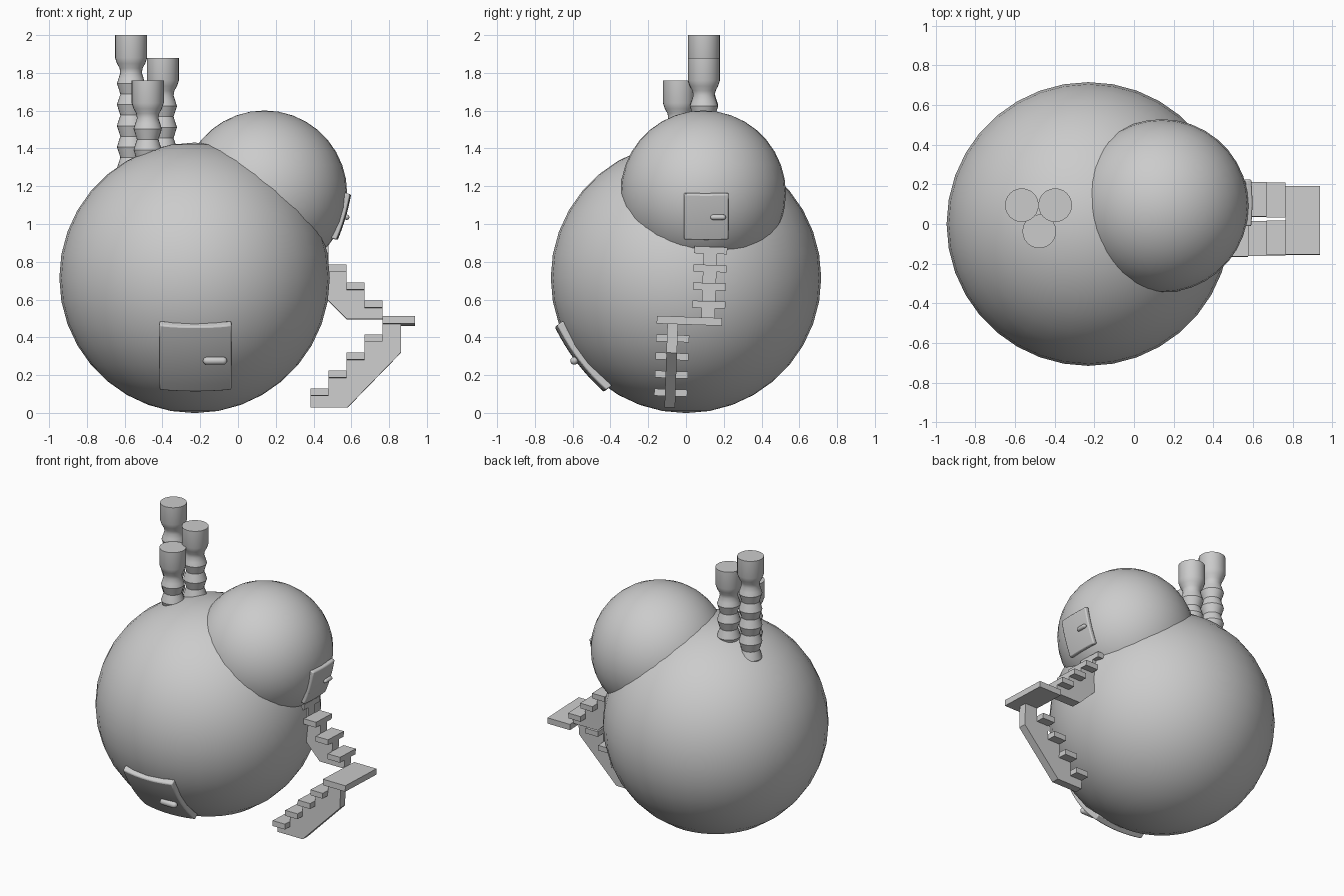
import bpy, bmesh, math
from mathutils import Vector, Matrix

if "Cube" in bpy.data.objects:
    bpy.data.objects.remove(bpy.data.objects["Cube"])


def finish(name, bm, angle=35):
    bmesh.ops.recalc_face_normals(bm, faces=bm.faces)
    me = bpy.data.meshes.new(name)
    bm.to_mesh(me)
    bm.free()
    me.shade_smooth()
    me.set_sharp_from_angle(angle=math.radians(angle))
    ob = bpy.data.objects.new(name, me)
    bpy.context.collection.objects.link(ob)
    return ob


def sphere(name, loc, r):
    bm = bmesh.new()
    bmesh.ops.create_uvsphere(bm, u_segments=36, v_segments=18, radius=r,
                              matrix=Matrix.Translation(loc))
    return finish(name, bm, 60)


def lathe(name, profile, matrix, seg=24):
    bm = bmesh.new()
    rings = [[bm.verts.new((r * math.cos(a), r * math.sin(a), z))
              for a in (2 * math.pi * i / seg for i in range(seg))] for r, z in profile]
    for a, b in zip(rings, rings[1:]):
        for i in range(seg):
            j = (i + 1) % seg
            bm.faces.new((a[i], a[j], b[j], b[i]))
    bm.faces.new(rings[0])
    bm.faces.new(rings[-1])
    bm.transform(matrix)
    return finish(name, bm)


def prism(bm, pts, y0, y1):
    # extrude an x-z outline along y
    face = bm.faces.new([bm.verts.new((x, y0, z)) for x, z in pts])
    out = bmesh.ops.extrude_face_region(bm, geom=[face])
    verts = [g for g in out["geom"] if isinstance(g, bmesh.types.BMVert)]
    bmesh.ops.translate(bm, verts=verts, vec=(0, y1 - y0, 0))


def box(bm, x0, x1, y0, y1, z0, z1):
    prism(bm, [(x0, z0), (x1, z0), (x1, z1), (x0, z1)], y0, y1)


def hatch(name, centre, n, u, hu, v0, v1, dist, bulge, thick, knob):
    # curved door hugging a sphere, with a capsule handle
    c, n, u = Vector(centre), Vector(n).normalized(), Vector(u)
    v = n.cross(u)
    bm = bmesh.new()
    bmesh.ops.create_grid(bm, x_segments=8, y_segments=8, size=1)
    for p in bm.verts:
        a, b = p.co.x * hu, v0 + (p.co.y + 1) / 2 * (v1 - v0)
        p.co = c + u * a + v * b + n * (dist - bulge * (a * a + b * b))
    for f in bm.faces:
        f.normal_update()
    # slab: push a copy inward
    out = bmesh.ops.extrude_face_region(bm, geom=bm.faces[:], use_keep_orig=True)
    bmesh.ops.translate(bm, vec=-n * thick,
                        verts=[g for g in out["geom"] if isinstance(g, bmesh.types.BMVert)])
    ob = finish(name, bm)
    bev = ob.modifiers.new("bevel", 'BEVEL')
    bev.width, bev.segments = 0.007, 2
    bev.limit_method, bev.angle_limit = 'ANGLE', math.radians(50)
    # handle
    r, a0, a1 = knob
    arc = [math.radians(d) for d in (10, 35, 60, 90)]
    prof = [(r * math.sin(t), a0 + r - r * math.cos(t)) for t in arc]
    prof += [(x, a0 + a1 - z) for x, z in reversed(prof)]
    m = Matrix((v, n, u)).transposed().to_4x4()
    m.translation = c + n * (dist + 0.005)
    lathe(name + "_handle", prof, m, 16)


# body spheres
sphere("main_body", (-0.23, 0, 0.715), 0.716)
sphere("upper_room", (0.14, 0.091, 1.163), 0.438)

# ribbed chimneys
for k, (x, y, top) in enumerate([(-0.566, 0.095, 2.0), (-0.398, 0.095, 1.88),
                                 (-0.478, -0.037, 1.76)]):
    prof = [(0.085, top), (0.085, top - 0.12), (0.075, top - 0.15), (0.061, top - 0.175)]
    z, i = top - 0.2, 0
    while z > 1.22:
        prof.append((0.066 - 0.009 * math.cos(i * math.pi / 2), z))
        z -= 0.028
        i += 1
    lathe(f"chimney_{k + 1}", prof, Matrix.Translation((x, y, 0)))

# doors
hatch("lower_door", (-0.225, 0, 0.715), (0, -0.8, -0.594), (1, 0, 0),
      0.19, -0.225, 0.205, 0.732, 0.45, 0.04, (0.021, 0.04, 0.167))
hatch("upper_door", (0.14, 0.107, 1.163), (0.96, 0, -0.28), (0, 1, 0),
      0.118, -0.13, 0.122, 0.449, 0.45, 0.03, (0.014, 0.022, 0.104))

# staircase: treads, landing and central stringers
S, T = 0.096, 0.037
treads, stringers = bmesh.new(), bmesh.new()
low = [(0.385, 0.025), (0.58, 0.025), (0.862, 0.315), (0.862, 0.475), (0.765, 0.475)]
up = [(0.575, 0.5), (0.765, 0.5)]
tail = []
for i in range(4):
    x, z = 0.385 + 0.095 * i, 0.122 + S * i
    box(treads, x, x + 0.095, -0.155, 0.02, z - T, z)
    tail += [(x, z - T), (x + 0.095, z - T)]
    x, z = 0.67 - 0.095 * i, 0.595 + S * i
    box(treads, x, x + 0.095, 0.03, 0.205, z - T, z)
    up += [(x + 0.095, z - T), (x, z - T)]
low += tail[::-1]
up.append((0.385, 0.69))
box(treads, 0.765, 0.938, -0.155, 0.19, 0.467, 0.508)
prism(stringers, low, -0.098, -0.042)
prism(stringers, up, 0.08, 0.152)
tilt = (Matrix.Translation((0, 0.02, 0.48)) @ Matrix.Rotation(math.radians(-2), 4, 'X')
        @ Matrix.Translation((0, -0.02, -0.48)))
for name, bm in (("stair_treads", treads), ("stair_stringers", stringers)):
    bm.transform(tilt)
    finish(name, bm, 20)
